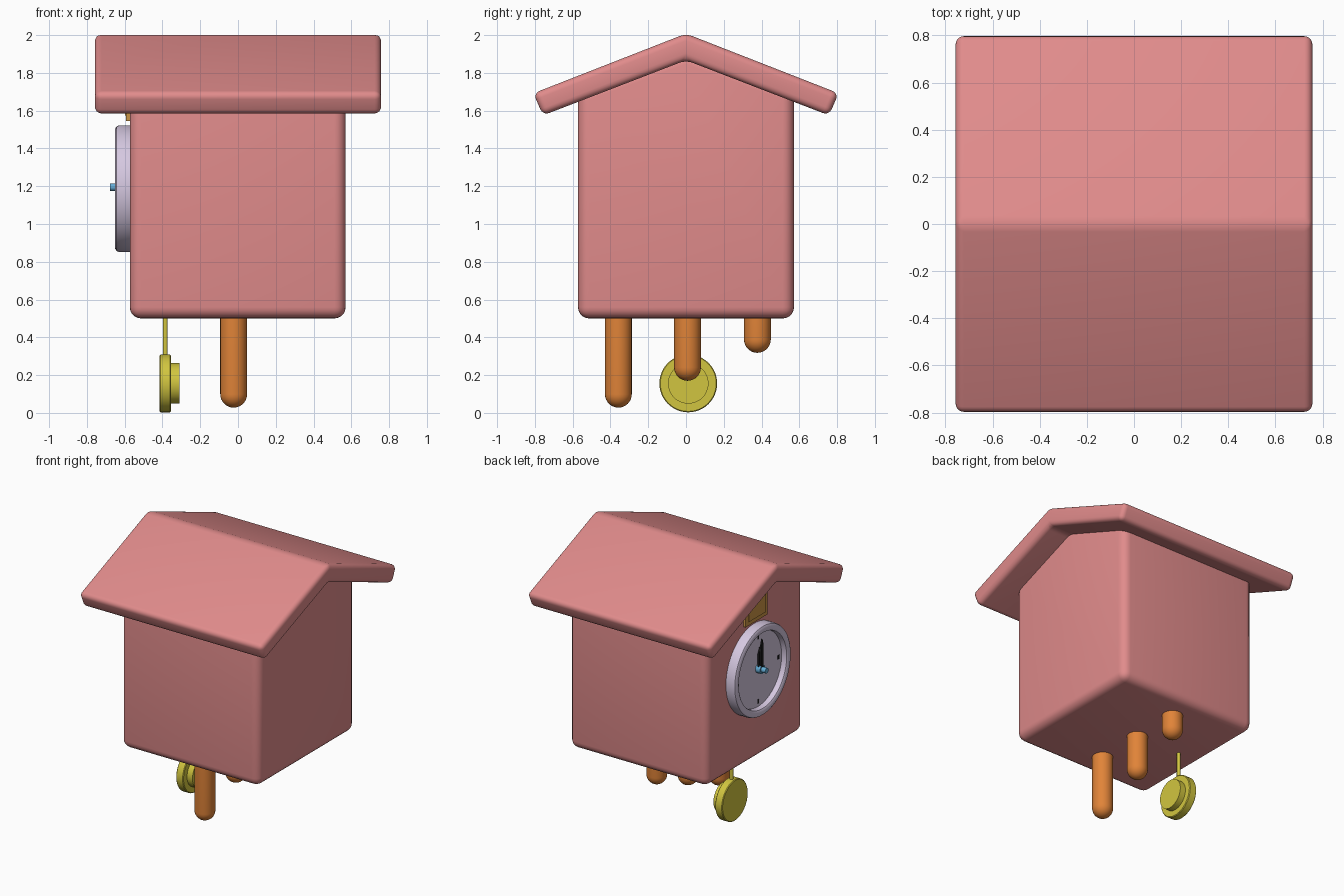
import bpy, bmesh, math
from mathutils import Matrix, Vector

if "Cube" in bpy.data.objects:
    bpy.data.objects.remove(bpy.data.objects["Cube"])


def material(name, rgb):
    m = bpy.data.materials.new(name)
    m.diffuse_color = (*rgb, 1)
    m.use_nodes = True
    m.node_tree.nodes["Principled BSDF"].inputs["Base Color"].default_value = m.diffuse_color
    return m


PINK = material("pink_wood", (0.75, 0.26, 0.26))
ORANGE = material("orange_weight", (0.75, 0.23, 0.04))
YELLOW = material("yellow_metal", (0.64, 0.56, 0.05))
LILAC = material("lilac_dial", (0.66, 0.57, 0.74))
BLUE = material("blue_hub", (0.13, 0.42, 0.68))
BLACK = material("black_hand", (0.01, 0.01, 0.01))
BROWN = material("brown_door", (0.6, 0.3, 0.06))


def finish(name, bm, mat):
    bmesh.ops.recalc_face_normals(bm, faces=bm.faces)
    me = bpy.data.meshes.new(name)
    bm.to_mesh(me)
    bm.free()
    me.materials.append(mat)
    ob = bpy.data.objects.new(name, me)
    bpy.context.collection.objects.link(ob)
    bpy.ops.object.select_all(action='DESELECT')
    ob.select_set(True)
    bpy.context.view_layer.objects.active = ob
    bpy.ops.object.shade_smooth_by_angle(angle=math.radians(35))
    return ob


def prism(name, pts, x0, x1, mat, bevel=0, segments=5):
    """Extrude a (y, z) outline along x and round its edges."""
    bm = bmesh.new()
    face = bm.faces.new([bm.verts.new((x0, y, z)) for y, z in pts])
    ext = bmesh.ops.extrude_face_region(bm, geom=[face])
    verts = [v for v in ext["geom"] if isinstance(v, bmesh.types.BMVert)]
    bmesh.ops.translate(bm, verts=verts, vec=(x1 - x0, 0, 0))
    bmesh.ops.recalc_face_normals(bm, faces=bm.faces)
    if bevel:
        bmesh.ops.bevel(bm, geom=bm.edges[:], offset=bevel, segments=segments,
                        profile=0.5, affect='EDGES', clamp_overlap=True)
    return finish(name, bm, mat)


def lathe(name, profile, origin, mat, axis='Z', steps=48):
    """Spin a (radius, height) profile; axis 'X' points it towards -x."""
    bm = bmesh.new()
    vs = [bm.verts.new((r, 0, h)) for r, h in profile]
    es = [bm.edges.new(p) for p in zip(vs, vs[1:])]
    bmesh.ops.spin(bm, geom=vs + es, cent=(0, 0, 0), axis=(0, 0, 1),
                   angle=math.tau, steps=steps, use_duplicate=False)
    bmesh.ops.remove_doubles(bm, verts=bm.verts, dist=1e-5)
    rot = Matrix.Rotation(-math.pi / 2, 4, 'Y') if axis == 'X' else Matrix()
    bm.transform(Matrix.Translation(Vector(origin)) @ rot)
    return finish(name, bm, mat)


def box_pts(y, z, w, h):
    return [(y - w / 2, z - h / 2), (y + w / 2, z - h / 2),
            (y + w / 2, z + h / 2), (y - w / 2, z + h / 2)]


# House body and gabled roof
prism("house_body", [(-0.572, 0.5), (0.572, 0.5), (0.572, 1.70), (0, 1.91), (-0.572, 1.70)],
      -0.573, 0.57, PINK, 0.06)
prism("roof", [(0, 2.008), (0.808, 1.692), (0.757, 1.575), (0, 1.867),
               (-0.757, 1.575), (-0.808, 1.692)], -0.757, 0.757, PINK, 0.035)

# Dial: rounded rim around a recessed face
CY, CZ = 0.012, 1.187
lathe("dial", [(0, 0), (0.335, 0), (0.335, 0.06), (0.33, 0.073), (0.318, 0.08),
               (0.295, 0.08), (0.283, 0.073), (0.278, 0.06), (0.278, 0.035), (0, 0.035)],
      (-0.57, CY, CZ), LILAC, 'X', 64)

# Quarter marks
for i in range(4):
    a = i * math.pi / 2
    prism("quarter_mark_%d" % (i + 1),
          box_pts(CY - 0.24 * math.sin(a), CZ + 0.24 * math.cos(a), 0.018, 0.03),
          -0.608, -0.604, BLACK)

# Hands and hub
prism("hour_hand", [(CY - 0.022, CZ), (CY + 0.022, CZ), (CY + 0.022, CZ + 0.12),
                    (CY, CZ + 0.17), (CY - 0.022, CZ + 0.12)], -0.627, -0.615, BLACK)
prism("minute_hand", [(CY - 0.014, CZ), (CY + 0.014, CZ), (CY + 0.012, CZ + 0.19),
                      (CY, CZ + 0.235), (CY - 0.012, CZ + 0.19)], -0.642, -0.63, BLACK)
lathe("hand_hub", [(0, 0), (0.032, 0), (0.032, 0.04), (0.02, 0.04), (0.02, 0.075), (0, 0.075)],
      (-0.602, CY, CZ + 0.008), BLUE, 'X', 24)

# Bird door with a raised panel under the gable
prism("door_frame", box_pts(0.01, 1.665, 0.26, 0.24), -0.592, -0.565, BROWN)
prism("door_panel", box_pts(0.01, 1.665, 0.2, 0.18), -0.598, -0.59, BROWN)

# Three hanging weights
for i, (y, z) in enumerate([(-0.358, 0.028), (0.008, 0.17), (0.378, 0.318)]):
    r = 0.071
    arc = [(r * math.sin(t * math.pi / 16), r - r * math.cos(t * math.pi / 16)) for t in range(9)]
    lathe("weight_%d" % (i + 1), arc + [(r, 0.53 - z), (0, 0.53 - z)],
          (-0.023, y, z), ORANGE, steps=32)

# Pendulum: rod, bob and back boss
lathe("pendulum_rod", [(0, 0.28), (0.013, 0.28), (0.013, 0.53), (0, 0.53)],
      (-0.385, 0.012, 0), YELLOW, steps=16)
lathe("pendulum_bob", [(0, 0), (0.107, 0), (0.107, 0.045), (0.148, 0.045), (0.153, 0.05),
                       (0.153, 0.1), (0.148, 0.105), (0, 0.105)],
      (-0.31, 0.012, 0.156), YELLOW, 'X', 48)
